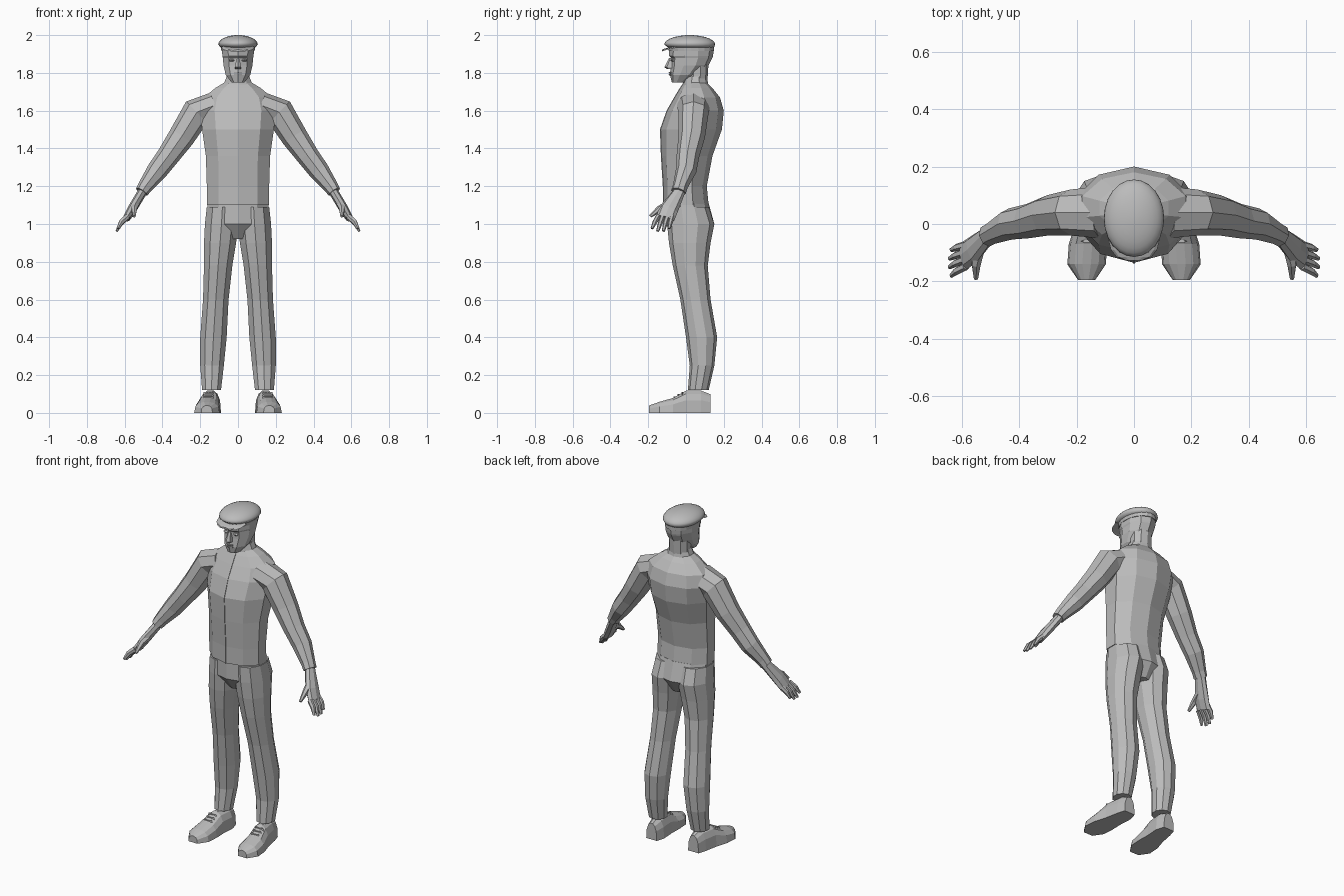
import bpy, bmesh, math
from mathutils import Vector

if "Cube" in bpy.data.objects:
    bpy.data.objects.remove(bpy.data.objects["Cube"])

# One plain grey for the whole figure
grey = bpy.data.materials.new("plain_grey")
grey.use_nodes = True
grey.diffuse_color = (.5, .5, .5, 1)
grey.node_tree.nodes["Principled BSDF"].inputs["Base Color"].default_value = grey.diffuse_color


def polygon(sides):
    """Regular section with a corner at the front, as wide as the unit square."""
    angles = [math.tau * i / sides for i in range(sides)]
    reach = max(math.sin(a) for a in angles)
    return [(math.sin(a) / reach, -math.cos(a)) for a in angles]


def arch(sides):
    """Flat-bottomed section with a boxy rounded top."""
    angles = [math.pi * i / sides for i in range(sides + 1)]
    return [(math.cos(a), abs(math.sin(a)) ** .7) for a in angles]


def loft(name, rings, mirror=False, smooth=False):
    """Skin a list of point rings into one closed part."""
    bm = bmesh.new()
    loops = [[bm.verts.new(point) for point in ring] for ring in rings]
    for lower, upper in zip(loops, loops[1:]):
        for i in range(len(lower)):
            bm.faces.new((lower[i - 1], lower[i], upper[i], upper[i - 1]))
    bm.faces.new(loops[0])
    bm.faces.new(loops[-1])
    bmesh.ops.recalc_face_normals(bm, faces=bm.faces)
    mesh = bpy.data.meshes.new(name)
    bm.to_mesh(mesh)
    bm.free()
    mesh.materials.append(grey)
    mesh.polygons.foreach_set("use_smooth", [smooth] * len(mesh.polygons))
    part = bpy.data.objects.new(name, mesh)
    bpy.context.collection.objects.link(part)
    if mirror:
        part.modifiers.new("both_sides", "MIRROR")


def stack(name, rows, sides=10, middle=0, **options):
    """Rows of height, half width, front and back, piled up around one middle."""
    rings = []
    for height, half, front, back in rows:
        centre, depth = (front + back) / 2, (back - front) / 2
        rings.append([(middle + half * u, centre + depth * v, height) for u, v in polygon(sides)])
    loft(name, rings, **options)


def limb(name, rows, sides=8):
    """Rows of centre, thickness and width, with sections square to the path."""
    path = [Vector(centre) for centre, thick, wide in rows]
    rings = []
    for i, (centre, thick, wide) in enumerate(rows):
        along = (path[min(i + 1, len(path) - 1)] - path[max(i - 1, 0)]).normalized()
        across = Vector((0, 1, 0)).cross(along).normalized()
        side = along.cross(across)
        rings.append([path[i] + across * thick * u + side * wide * v for u, v in polygon(sides)])
    loft(name, rings, mirror=True)


# Jacket with collar and front fastening
jacket = [(1.1, .165, -.12, .12), (1.2, .165, -.12, .11), (1.36, .17, -.13, .14),
          (1.5, .19, -.135, .19), (1.6, .2, -.1, .2), (1.67, .18, -.06, .18),
          (1.72, .12, -.03, .14), (1.75, .07, -.01, .11)]
stack("jacket", jacket)
stack("collar", [(1.73, .08, -.02, .12), (1.78, .06, -.01, .11)])
loft("front_fastening", [[(side * .004, front + inset, height)
                          for side, inset in ((-1, .004), (-1, -.003), (1, -.003), (1, .004))]
                         for height, half, front, back in jacket])

# Trousers
stack("trouser_seat", [(1.11, .16, -.11, .12), (1, .17, -.11, .15), (.92, .07, -.05, .1)])


def trouser_leg(rows):
    """Rows of height, inner edge, outer edge, front and back."""
    rings = []
    for height, inner, outer, front, back in rows:
        rings.append([(inner + (outer - inner) * (u + 1) / 2, front + (back - front) * (v + 1) / 2, height)
                      for u, v in polygon(10)])
    loft("trouser_legs", rings, mirror=True)


trouser_leg([(1.09, 0, .165, -.1, .12), (1, 0, .175, -.1, .15), (.9, .01, .18, -.09, .13),
             (.78, .03, .18, -.07, .115), (.6, .05, .185, -.03, .13), (.4, .06, .2, 0, .165),
             (.25, .075, .2, .02, .15), (.12, .09, .19, .01, .12)])

# Sleeves, from shoulder to cuff
limb("sleeves", [((.12, .04, 1.63), .07, .09), ((.22, .04, 1.59), .08, .08),
                 ((.3, .03, 1.46), .07, .07), ((.37, .01, 1.36), .06, .06),
                 ((.43, 0, 1.28), .055, .055), ((.49, -.03, 1.2), .04, .04),
                 ((.51, -.04, 1.17), .035, .04)])

# Hands, with fingers fanned out below the knuckles
limb("palms", [((.5, -.03, 1.18), .025, .03), ((.56, -.09, 1.08), .025, .05),
               ((.59, -.11, 1.03), .02, .05)])
for i, finger in enumerate(("index", "middle", "ring", "little")):
    spread = i - 1.5
    root = Vector((.585, -.11 + spread * .025, 1.04))
    tip = Vector((.645 - abs(spread) * .006, -.135 + spread * .03, .955 + abs(spread) * .014))
    knuckle = root.lerp(tip, .5) + Vector((.006, 0, .004))
    limb(finger + "_fingers", [(root, .014, .014), (knuckle, .013, .013), (tip, .006, .008)], sides=6)
limb("thumbs", [((.54, -.08, 1.11), .02, .02), ((.55, -.14, 1.08), .015, .018),
                ((.55, -.19, 1.04), .007, .008)], sides=6)

# Shoes from toe to heel, with laces across the instep
shoe = [(-.195, .165, .03, .04), (-.14, .165, .067, .06), (-.07, .16, .067, .08),
        (0, .15, .055, .12), (.08, .14, .05, .12), (.13, .14, .035, .1)]
loft("shoes", [[(middle + half * u, y, height * v) for u, v in arch(7)]
               for y, middle, half, height in shoe], mirror=True)
for i in range(3):
    y, height = -.065 + .02 * i, .08 + .011 * i
    stack(f"lace_{i + 1}", [(height - .01, .03, y, y + .01), (height + .008, .025, y, y + .01)],
          sides=8, middle=.157, mirror=True)

# Neck and head
stack("neck", [(1.7, .06, 0, .11), (1.86, .06, 0, .12)])
stack("head", [(1.75, .035, -.075, 0), (1.79, .065, -.085, .07), (1.84, .077, -.08, .12),
               (1.88, .08, -.08, .14), (1.89, .083, -.09, .143), (1.94, .085, -.09, .15)])

# Face: nose, lips and eyes
stack("nose", [(1.82, .015, -.1, -.06), (1.83, .017, -.115, -.06), (1.88, .007, -.09, -.06)], sides=6)
for name, height in (("lower_lip", 1.79), ("upper_lip", 1.8)):
    stack(name, [(height - .004, .02, -.09, -.05), (height + .004, .02, -.092, -.05)], sides=6)
stack("eyes", [(1.86, .01, -.075, -.05), (1.867, .014, -.081, -.05), (1.874, .01, -.075, -.05)],
      sides=6, middle=.033, mirror=True)

# Flat cap: band, soft crown swelling by a quarter ellipse, and brim
stack("cap_band", [(1.915, .088, -.09, .148), (1.95, .092, -.1, .15)], sides=20)
crown = [(1.935, .092, -.095, .148)]
for step in range(7):
    angle = math.pi / 2 * step / 7
    shrink = math.cos(angle)
    crown.append((1.95 + .05 * math.sin(angle), .105 * shrink, .02 - .135 * shrink, .02 + .135 * shrink))
crown.append((2, .01, .01, .03))
stack("cap_crown", crown, sides=24, smooth=True)
brim = [(-.127, .03, 1.913), (-.115, .06, 1.918), (-.09, .08, 1.925), (-.05, .09, 1.935)]
loft("cap_brim", [[(half * u, y, height + .01 * v) for u, v in arch(6)] for y, half, height in brim])
